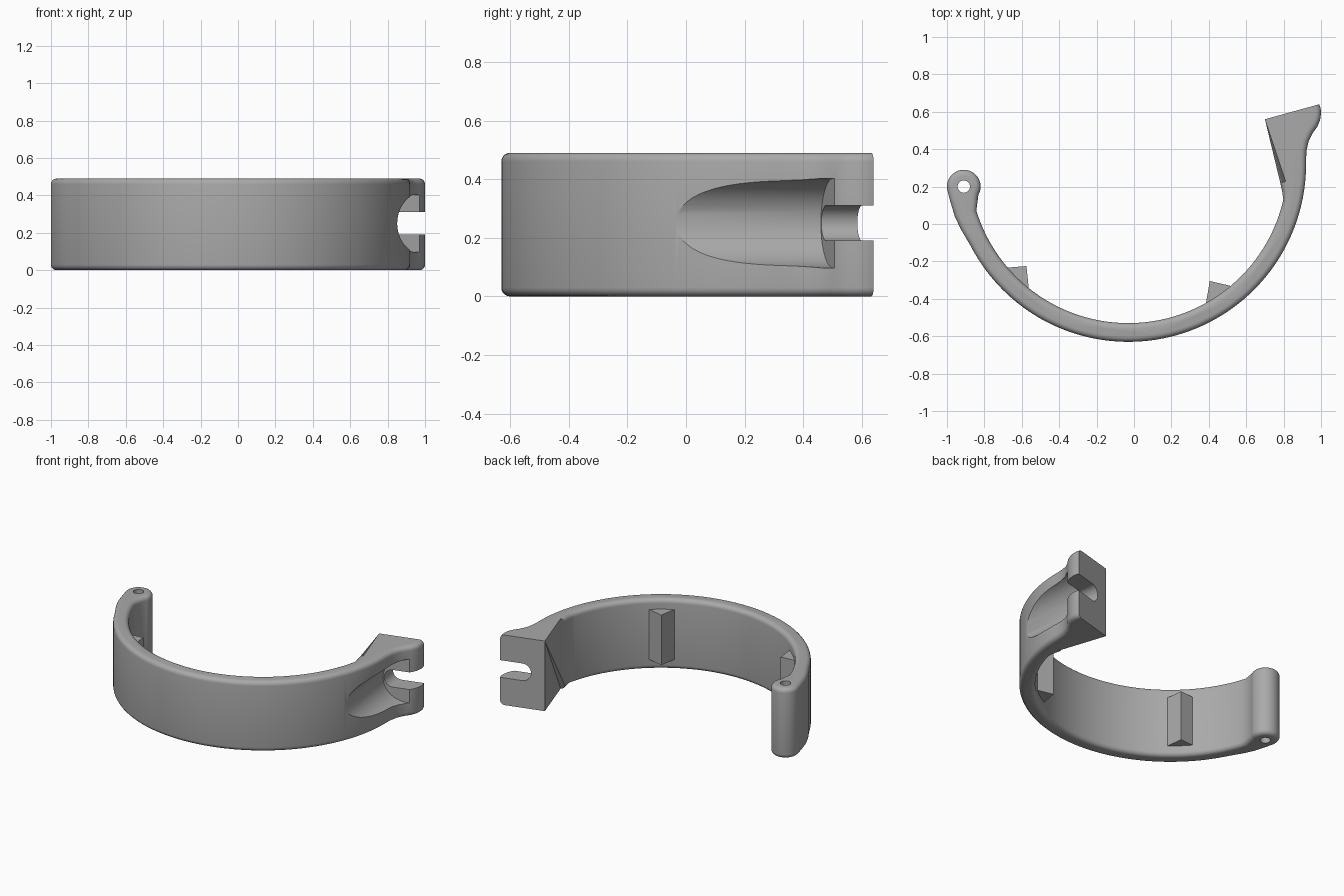
import bpy, bmesh, math
from math import cos, sin, radians

if "Cube" in bpy.data.objects:
    bpy.data.objects.remove(bpy.data.objects["Cube"])

HEIGHT = 0.49
MID = 0.25
CENTRE = (-0.03, 0.32)
PIN = (-0.91, 0.2)

grey = bpy.data.materials.new("plain grey")
grey.use_nodes = True
grey.diffuse_color = (0.4, 0.4, 0.4, 1)
grey.node_tree.nodes["Principled BSDF"].inputs["Base Color"].default_value = (0.4, 0.4, 0.4, 1)


def arc(centre, radius, start, end, steps):
    angles = [radians(start + (end - start) * i / steps) for i in range(steps + 1)]
    return [(centre[0] + radius * cos(a), centre[1] + radius * sin(a)) for a in angles]


def loft(name, ring_a, ring_b, round_test=None):
    """Solid between two matching rings; edges passing round_test are rounded."""
    bm = bmesh.new()
    a = [bm.verts.new(p) for p in ring_a]
    b = [bm.verts.new(p) for p in ring_b]
    bm.faces.new(a[::-1])
    bm.faces.new(b)
    n = len(a)
    for i in range(n):
        j = (i + 1) % n
        bm.faces.new((a[i], a[j], b[j], b[i]))
    bmesh.ops.recalc_face_normals(bm, faces=bm.faces)
    if round_test:
        edges = [r[i] for r in (a, b) for i in range(n)]
        pick = [e for e in bm.edges if round_test(e)]
        bmesh.ops.bevel(bm, geom=pick, offset=0.03, segments=5, profile=0.5,
                        affect='EDGES', clamp_overlap=False)
    mesh = bpy.data.meshes.new(name)
    bm.to_mesh(mesh)
    bm.free()
    mesh.materials.append(grey)
    obj = bpy.data.objects.new(name, mesh)
    bpy.context.collection.objects.link(obj)
    return obj


def prism(name, outline, z0, z1, round_test=None):
    return loft(name, [(x, y, z0) for x, y in outline],
                [(x, y, z1) for x, y in outline], round_test)


def cut(target, cutter):
    cutter.hide_render = True
    mod = target.modifiers.new("cut", 'BOOLEAN')
    mod.operation = 'DIFFERENCE'
    mod.solver = 'EXACT'
    mod.object = cutter
    bpy.context.view_layer.objects.active = target
    bpy.ops.object.modifier_apply(modifier=mod.name)
    bpy.data.objects.remove(cutter)


def channel(name, radius, start, end, slant):
    """U-shaped channel cutter, open to +x; start and end are (floor x, y)."""
    def ring(floor, y, tilt):
        pts = [(floor + radius + x, z) for x, z in arc((0, MID), radius, 90, 270, 32)]
        pts += [(1.4, MID - radius), (1.4, MID + radius)]
        return [(x, y + tilt * (x - floor), z) for x, z in pts]
    return loft(name, ring(*start, 0), ring(*end, slant))


# Strap outline: outer arc, flared lip, flat end, inner arc, hinge eye
outline = arc(CENTRE, 0.95, 207, 361, 80)
outline += [(0.922, 0.39), (0.933, 0.44), (0.955, 0.485), (0.98, 0.52),
            (0.995, 0.555), (1.0, 0.59), (0.998, 0.62), (0.99, 0.64)]
outline += [(0.70, 0.56), (0.782, 0.22), (0.793, 0.17)]
outline += arc(CENTRE, 0.85, 347, 197, 75)
outline += arc(PIN, 0.09, -30, 190, 28)
outline += [(-0.985, 0.13), (-0.958, 0.04), (-0.925, -0.03)]


def rim_edge(e):
    p, q = e.verts[0].co, e.verts[1].co
    middle = (p + q) / 2
    on_block = middle.y > 0.2 and 0.6 < middle.x < 0.9
    return abs(p.z - q.z) < 0.001 and not on_block


strap = prism("clamp_strap", outline, 0, HEIGHT, rim_edge)

# Bolt recess, slot and hinge pin hole
cut(strap, channel("recess_cutter", 0.153, (0.862, -0.14), (0.80, 0.46), 0.276))
cut(strap, channel("slot_cutter", 0.06, (0.815, 0.40), (0.77, 0.72), 0))
cut(strap, prism("pin_hole_cutter", arc(PIN, 0.033, 0, 350, 35), -0.1, HEIGHT + 0.1))

strap.select_set(True)
bpy.context.view_layer.objects.active = strap
bpy.ops.object.shade_smooth_by_angle(angle=radians(30))

# Inner locating wedges
wedges = {
    "right_wedge": [(-0.70, -0.235), (-0.56, -0.37), (-0.575, -0.225)],
    "left_wedge": [(0.382, -0.44), (0.535, -0.335), (0.405, -0.305)],
}
for name, triangle in wedges.items():
    prism(name, triangle, 0.07, 0.42)
